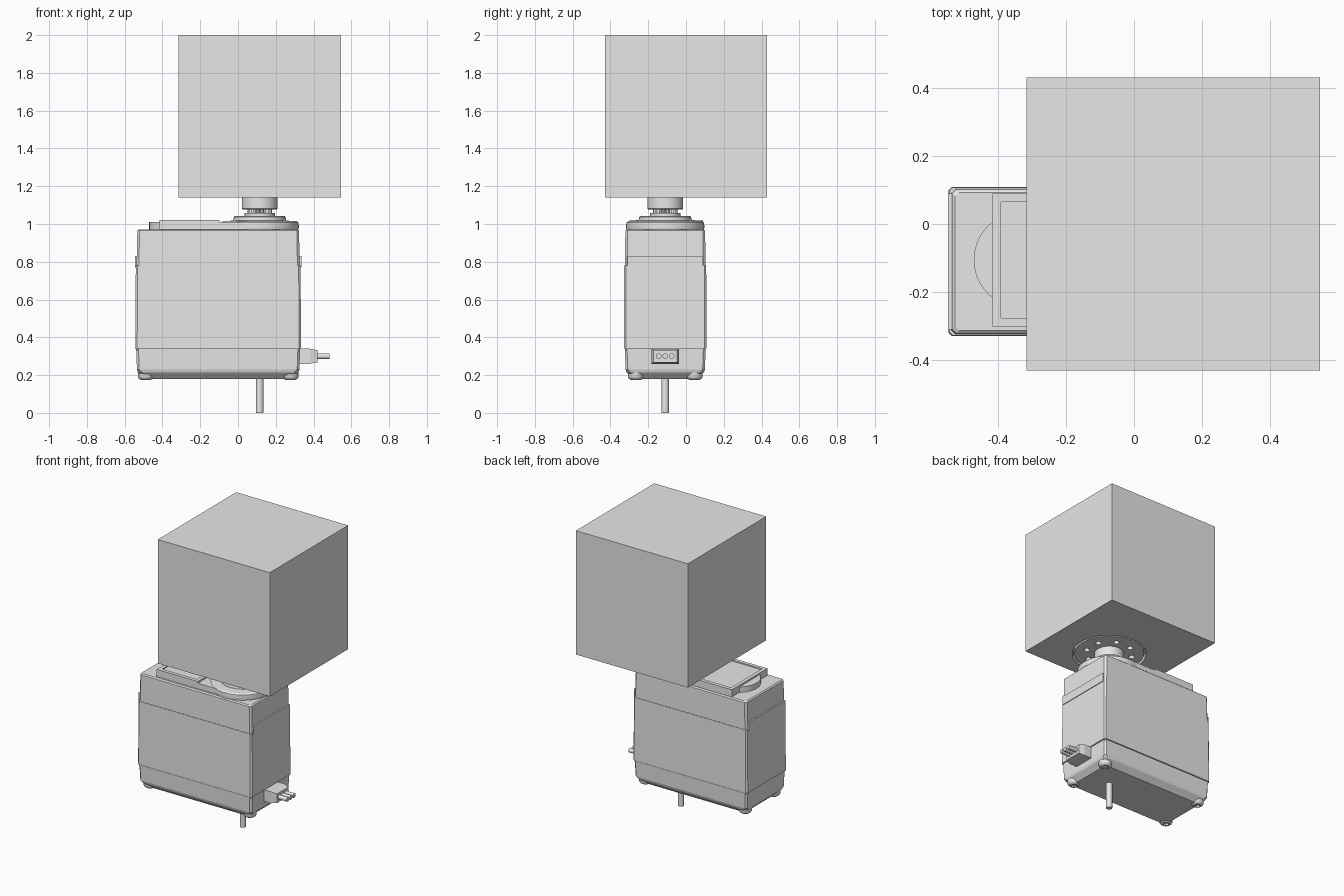
import bpy, bmesh
from math import sin, cos, pi, radians
from mathutils import Matrix

cube = bpy.data.objects.get("Cube")
if cube:
    bpy.data.objects.remove(cube, do_unlink=True)

grey = bpy.data.materials.new("light_grey")
grey.use_nodes = True
grey.diffuse_color = (0.8, 0.8, 0.8, 1)
grey.node_tree.nodes["Principled BSDF"].inputs["Base Color"].default_value = (0.8, 0.8, 0.8, 1)

AX, AY = 0.115, -0.11   # output shaft axis
MX = -0.105             # middle of the case in x


def finish(name, bm, smooth=False):
    bmesh.ops.recalc_face_normals(bm, faces=bm.faces[:])
    mesh = bpy.data.meshes.new(name)
    bm.to_mesh(mesh)
    bm.free()
    mesh.materials.append(grey)
    ob = bpy.data.objects.new(name, mesh)
    bpy.context.collection.objects.link(ob)
    if smooth:
        bpy.ops.object.select_all(action='DESELECT')
        ob.select_set(True)
        bpy.context.view_layer.objects.active = ob
        bpy.ops.object.shade_smooth_by_angle(angle=radians(30))
    return ob


def loft(name, rings, smooth=False):
    """Skin a list of equally long point rings and cap both ends."""
    bm = bmesh.new()
    vs = [[bm.verts.new(p) for p in ring] for ring in rings]
    n = len(vs[0])
    for a, b in zip(vs, vs[1:]):
        for i in range(n):
            j = (i + 1) % n
            bm.faces.new((a[i], a[j], b[j], b[i]))
    bm.faces.new(vs[0][::-1])
    bm.faces.new(vs[-1])
    return finish(name, bm, smooth)


def rect(cx, cy, hx, hy, z, c=0.0):
    """Rectangle with corners cut by c."""
    if not c:
        return [(cx + sx * hx, cy + sy * hy, z) for sx, sy in ((-1, -1), (1, -1), (1, 1), (-1, 1))]
    pts = []
    for sx, sy in ((-1, -1), (1, -1), (1, 1), (-1, 1)):
        pair = [(cx + sx * hx, cy + sy * (hy - c), z), (cx + sx * (hx - c), cy + sy * hy, z)]
        pts += pair if sx == sy else pair[::-1]
    return pts


def slab(name, cx, cy, hx, hy, z0, z1, c=0.0):
    return loft(name, [rect(cx, cy, hx, hy, z, c) for z in (z0, z1)])


def turned(name, x, y, profile, n=48):
    """Round part from (radius, height) pairs."""
    return loft(name, [[(x + r * cos(2 * pi * i / n), y + r * sin(2 * pi * i / n), z)
                        for i in range(n)] for r, z in profile], True)


def cut(ob, cutter):
    mod = ob.modifiers.new("cut", 'BOOLEAN')
    mod.operation = 'DIFFERENCE'
    mod.solver = 'EXACT'
    mod.object = cutter
    bpy.context.view_layer.objects.active = ob
    bpy.ops.object.modifier_apply(modifier=mod.name)


# Case: bottom cover, main shell and upper shell
loft("bottom_cover", [rect(MX, AY, 0.39, 0.17, 0.18, 0.03),
                      rect(MX, AY, 0.425, 0.205, 0.215, 0.02),
                      rect(MX, AY, 0.43, 0.21, 0.23, 0.012),
                      rect(MX, AY, 0.434, 0.214, 0.338, 0.012)])
loft("main_shell", [rect(MX, AY, 0.439, 0.219, 0.342, 0.01),
                    rect(MX, AY, 0.436, 0.217, 0.78, 0.01)])
loft("upper_shell", [rect(MX, AY, 0.432, 0.214, 0.77, 0.012),
                     rect(MX, AY, 0.428, 0.211, 0.965, 0.012),
                     rect(MX, AY, 0.42, 0.203, 0.972, 0.012)])
slab("seam", MX, AY, 0.43, 0.21, 0.33, 0.35)
slab("end_tabs", MX, AY, 0.441, 0.2, 0.77, 0.83)

# Lid over the gears, with a shallow tray in its top
turned("idler_bulge", -0.33, -0.105, [(0.14, 0.97), (0.14, 1.01)])
slab("gear_deck", -0.16, -0.105, 0.255, 0.195, 0.97, 1.01)
tray = slab("lid", -0.257, -0.105, 0.158, 0.195, 1.005, 1.022)
pocket = slab("tray_cutter", -0.257, -0.105, 0.133, 0.17, 1.014, 1.05)
cut(tray, pocket)
bpy.data.objects.remove(pocket, do_unlink=True)

# Bearing boss and splined output shaft
turned("bearing_boss", AX, AY, [(0.205, 0.97), (0.208, 0.985), (0.205, 1.008), (0.195, 1.015),
                                (0.14, 1.018), (0.137, 1.038), (0.13, 1.043),
                                (0.08, 1.043), (0.08, 1.057)])
teeth = 48
loft("spline", [[(AX + (0.064 - 0.008 * (i % 2)) * cos(2 * pi * i / teeth),
                  AY + (0.064 - 0.008 * (i % 2)) * sin(2 * pi * i / teeth), z)
                 for i in range(teeth)] for z in (1.05, 1.09)])
turned("horn_hub", AX, AY, [(0.09, 1.076), (0.095, 1.082), (0.095, 1.16)])

# Horn disc with a ring of holes, let into the load block
block = slab("load_block", AX, 0, 0.43, 0.43, 1.14, 2.0)
horn = turned("horn_disc", AX, AY, [(0.222, 1.142), (0.222, 1.175)])
recess = turned("recess_cutter", AX, AY, [(0.236, 1.1), (0.236, 1.175)])
bm = bmesh.new()
for i in range(8):
    a = 2 * pi * i / 8 + pi / 8
    bmesh.ops.create_cone(bm, cap_ends=True, segments=16, radius1=0.019, radius2=0.019, depth=0.12,
                          matrix=Matrix.Translation((AX + 0.15 * cos(a), AY + 0.15 * sin(a), 1.16)))
holes = finish("hole_cutter", bm)
cut(block, recess)
cut(block, holes)
cut(horn, holes)
for helper in (recess, holes):
    bpy.data.objects.remove(helper, do_unlink=True)

# Corner screws with hexagonal sockets
for i, (sx, sy) in enumerate(((-1, -1), (1, -1), (1, 1), (-1, 1))):
    x, y = MX + sx * 0.383, AY + sy * 0.155
    screw = turned(f"screw_{i + 1}", x, y, [(0.026, 0.174), (0.038, 0.182), (0.042, 0.19), (0.042, 0.215)], 24)
    socket = turned("socket_cutter", x, y, [(0.018, 0.16), (0.018, 0.19)], 6)
    cut(screw, socket)
    bpy.data.objects.remove(socket, do_unlink=True)

# Shaft below the case
turned("bottom_shaft", AX, AY, [(0.018, 0), (0.02, 0.003), (0.02, 0.2)], 24)

# Cable plug and three wires on the end
plug = loft("cable_plug", [rect(0, 0, 0.04, 0.073, 0.3),
                           rect(0, 0, 0.04, 0.073, 0.38),
                           rect(0, 0, 0.032, 0.062, 0.42)])
turn = Matrix.Rotation(pi / 2, 4, 'Y')
plug.data.transform(Matrix.Translation((0, AY, 0.3)) @ turn)
for i in range(3):
    wire = turned(f"wire_{i + 1}", 0, 0, [(0.015, 0.4), (0.015, 0.485)], 20)
    wire.data.transform(Matrix.Translation((0, AY + (i - 1) * 0.035, 0.3)) @ turn)
